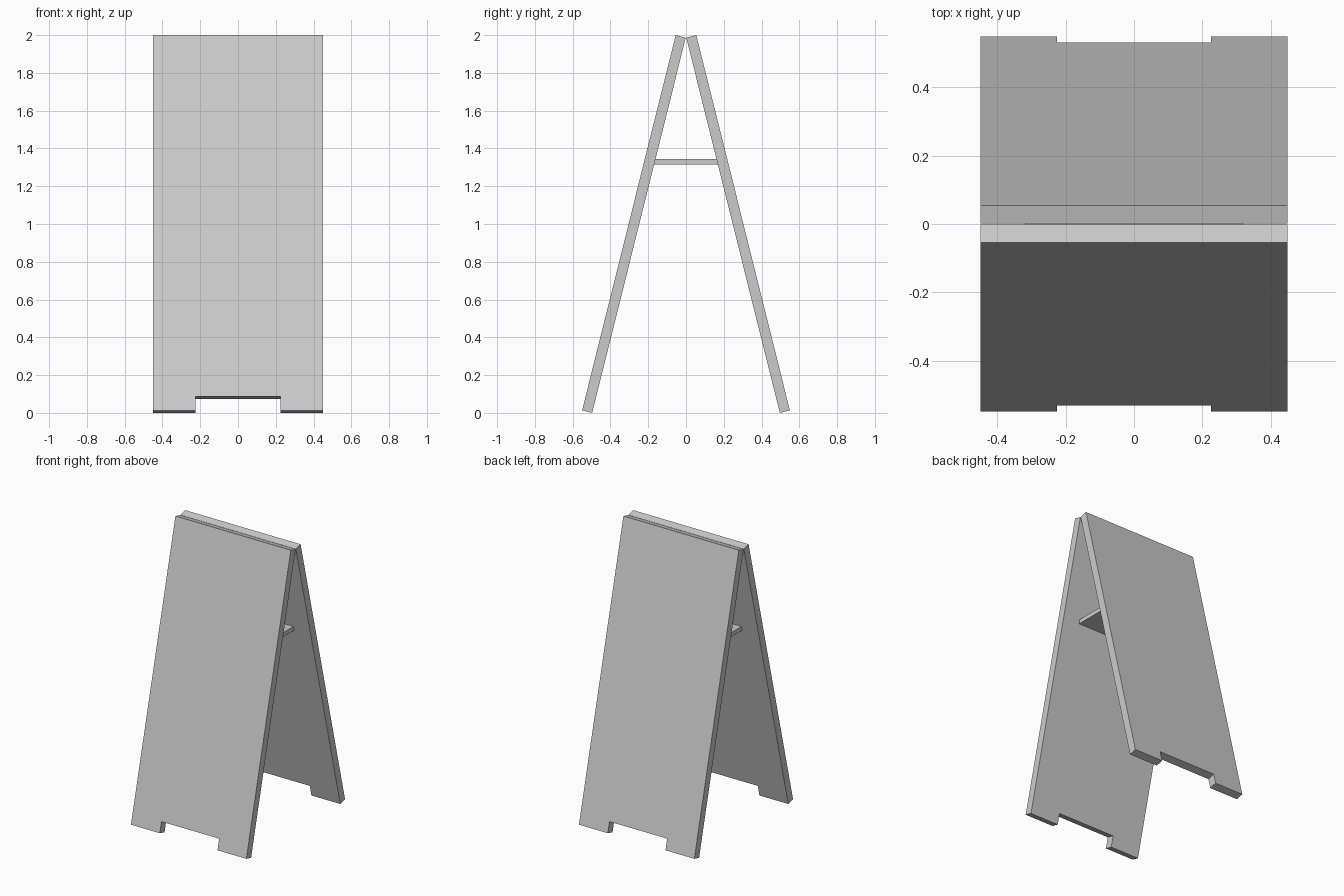
import bpy, bmesh
from math import radians, pi, cos, sin
from mathutils import Matrix

if "Cube" in bpy.data.objects:
    bpy.data.objects.remove(bpy.data.objects["Cube"])

LEAN = radians(14)
THICK = 0.055
LENGTH = (2 - THICK * sin(LEAN)) / cos(LEAN)
HALF_W, NOTCH_W, NOTCH_H = 0.45, 0.225, 0.077
FOOT_Y = 0.55 - THICK * cos(LEAN)      # inner bottom edge of each panel


def add_object(name, bm):
    bmesh.ops.recalc_face_normals(bm, faces=bm.faces)
    mesh = bpy.data.meshes.new(name)
    bm.to_mesh(mesh)
    bm.free()
    obj = bpy.data.objects.new(name, mesh)
    bpy.context.collection.objects.link(obj)
    return obj


def panel(name, turn):
    # Board outline with a cut-out between two feet, extruded outwards
    half = [(HALF_W, LENGTH), (HALF_W, 0), (NOTCH_W, 0), (NOTCH_W, NOTCH_H)]
    outline = half + [(-x, z) for x, z in reversed(half)]
    bm = bmesh.new()
    face = bm.faces.new([bm.verts.new((x, 0, z)) for x, z in outline])
    ext = bmesh.ops.extrude_face_region(bm, geom=[face])
    moved = [v for v in ext["geom"] if isinstance(v, bmesh.types.BMVert)]
    bmesh.ops.translate(bm, verts=moved, vec=(0, -THICK, 0))
    # Lean the board so its top meets the other board
    bm.transform(Matrix.Rotation(turn, 4, 'Z')
                 @ Matrix.Translation((0, -FOOT_Y, 0))
                 @ Matrix.Rotation(-LEAN, 4, 'X'))
    return add_object(name, bm)


# Two leaning boards
panel("front_panel", 0)
panel("back_panel", pi)

# Horizontal spreader shelf between the boards
bm = bmesh.new()
bmesh.ops.create_cube(bm, size=1, matrix=Matrix.Translation((0, 0, 1.33))
                      @ Matrix.Diagonal((0.64, 0.34, 0.03, 1)))
add_object("spreader_shelf", bm)
